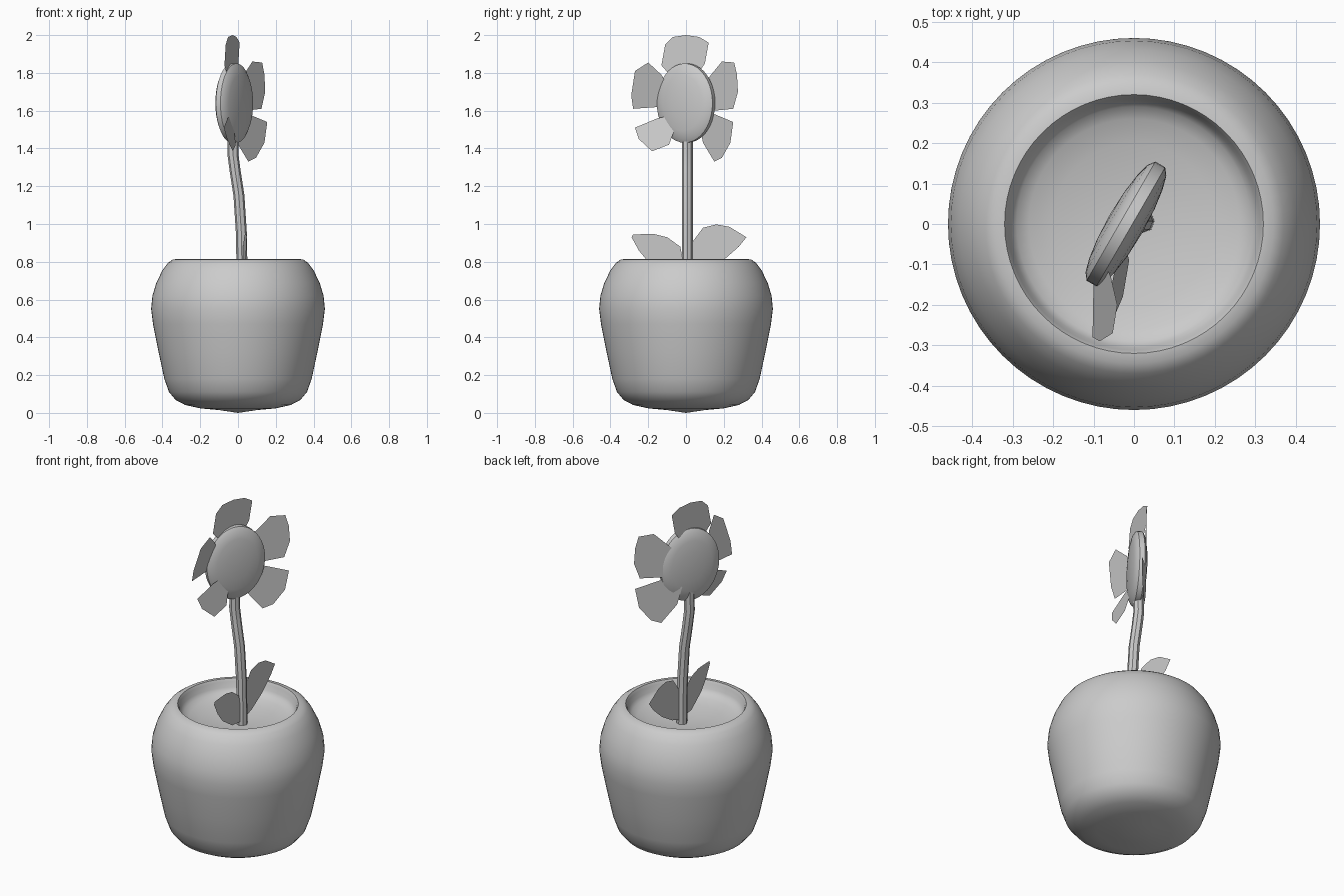
import bpy, bmesh, math
from mathutils import Matrix, Vector

cube = bpy.data.objects.get("Cube")
if cube:
    bpy.data.objects.remove(cube, do_unlink=True)

grey = bpy.data.materials.new("plain grey")
grey.use_nodes = True
COLOUR = (0.6, 0.6, 0.6, 1)
grey.diffuse_color = COLOUR
grey.node_tree.nodes["Principled BSDF"].inputs["Base Color"].default_value = COLOUR


def add_object(name, bm, smooth=True, angle=40):
    mesh = bpy.data.meshes.new(name)
    bm.to_mesh(mesh)
    bm.free()
    obj = bpy.data.objects.new(name, mesh)
    bpy.context.collection.objects.link(obj)
    mesh.materials.append(grey)
    if smooth:
        bpy.ops.object.select_all(action="DESELECT")
        obj.select_set(True)
        bpy.context.view_layer.objects.active = obj
        bpy.ops.object.shade_smooth_by_angle(angle=math.radians(angle))
    return obj


def lathe(profile, steps):
    """Spin a (radius, height) profile around z."""
    bm = bmesh.new()
    verts = [bm.verts.new((r, 0, z)) for r, z in profile]
    edges = [bm.edges.new(pair) for pair in zip(verts, verts[1:])]
    bmesh.ops.spin(bm, geom=verts + edges, axis=(0, 0, 1), cent=(0, 0, 0),
                   angle=math.tau, steps=steps, use_duplicate=False)
    bmesh.ops.remove_doubles(bm, verts=bm.verts, dist=0.0005)
    bmesh.ops.recalc_face_normals(bm, faces=bm.faces)
    return bm


def blade(name, outline, x, y_slope, z_slope=0.0):
    """Thin sheet drawn as a (y, z) outline and lifted onto a tilted plane."""
    y0, z0 = outline[0]
    bm = bmesh.new()
    bm.faces.new([bm.verts.new((x + y_slope * (y - y0) + z_slope * (z - z0), y, z))
                  for y, z in outline])
    return add_object(name, bm, smooth=False)


# Rounded pot with a sunken dish of soil
add_object("pot", lathe([
    (0, 0), (.1, .015), (.2, .024), (.28, .042), (.33, .068), (.365, .11),
    (.39, .18), (.42, .32), (.45, .47), (.46, .55), (.453, .62), (.432, .69),
    (.4, .755), (.37, .795), (.345, .812), (.32, .815), (.312, .80),
    (.305, .77), (.29, .75), (.26, .735), (.2, .72), (.1, .705), (0, .70)], 64))

# Bent stem
curve = bpy.data.curves.new("stem_path", "CURVE")
curve.dimensions = "3D"
curve.bevel_depth = .029
curve.bevel_resolution = 2
curve.use_fill_caps = True
path = [(.022, .70), (.018, .95), (.005, 1.15), (-.015, 1.28), (-.027, 1.37), (-.025, 1.5)]
spline = curve.splines.new("POLY")
spline.points.add(len(path) - 1)
for point, (x, z) in zip(spline.points, path):
    point.co = (x, .007, z, 1)
helper = bpy.data.objects.new("stem_path", curve)
bm = bmesh.new()
bm.from_mesh(helper.to_mesh())
helper.to_mesh_clear()
bpy.data.objects.remove(helper)
add_object("stem", bm)

# Oval flower centre, turned to face between the front and the side
head = lathe([(0, .046), (.4, .043), (.7, .036), (.9, .027), (1, .014),
              (1, -.014), (.9, -.027), (.7, -.036), (.4, -.043), (0, -.046)], 40)
along = Vector((.5, .866, 0))
normal = Vector((.866, -.5, 0))
frame = Matrix((along * .17, Vector((0, 0, .21)), normal)).transposed().to_4x4()
head.transform(Matrix.Translation((-.02, 0, 1.64)) @ frame)
bmesh.ops.recalc_face_normals(head, faces=head.faces)
add_object("flower_centre", head)

# Five petals, rooted inside the centre
blade("petal_top", [(0, 2), (.07, 1.99), (.12, 1.96), (.1, 1.85), (.04, 1.76),
                    (-.06, 1.76), (-.13, 1.84), (-.11, 1.95), (-.07, 1.99)], -.03, .32)
blade("petal_back_upper", [(.27, 1.79), (.275, 1.7), (.25, 1.61), (.15, 1.6),
                           (.1, 1.65), (.1, 1.75), (.19, 1.86), (.255, 1.855)], .14, .8)
blade("petal_back_lower", [(.25, 1.54), (.235, 1.43), (.19, 1.35), (.15, 1.33),
                           (.09, 1.43), (.07, 1.53), (.13, 1.59)], .155, 1)
blade("petal_front_lower", [(-.27, 1.51), (-.25, 1.45), (-.18, 1.385), (-.09, 1.42),
                            (-.06, 1.5), (-.1, 1.57), (-.15, 1.56)], -.075, .25, -.2)
blade("petal_front_upper", [(-.29, 1.68), (-.27, 1.81), (-.2, 1.855), (-.13, 1.79),
                            (-.09, 1.72), (-.11, 1.64), (-.14, 1.62), (-.28, 1.61)],
      -.085, 0, .25)

# Two leaves at the foot of the stem
blade("leaf_back", [(.01, .72), (.03, .9), (.09, .98), (.16, .998), (.23, .985),
                    (.32, .93), (.28, .88), (.2, .81), (.1, .75)], .022, -.02)
blade("leaf_front", [(0, .72), (-.03, .88), (-.1, .93), (-.17, .947), (-.28, .945),
                     (-.288, .93), (-.25, .86), (-.2, .8), (-.1, .735)], .025, -.075)
